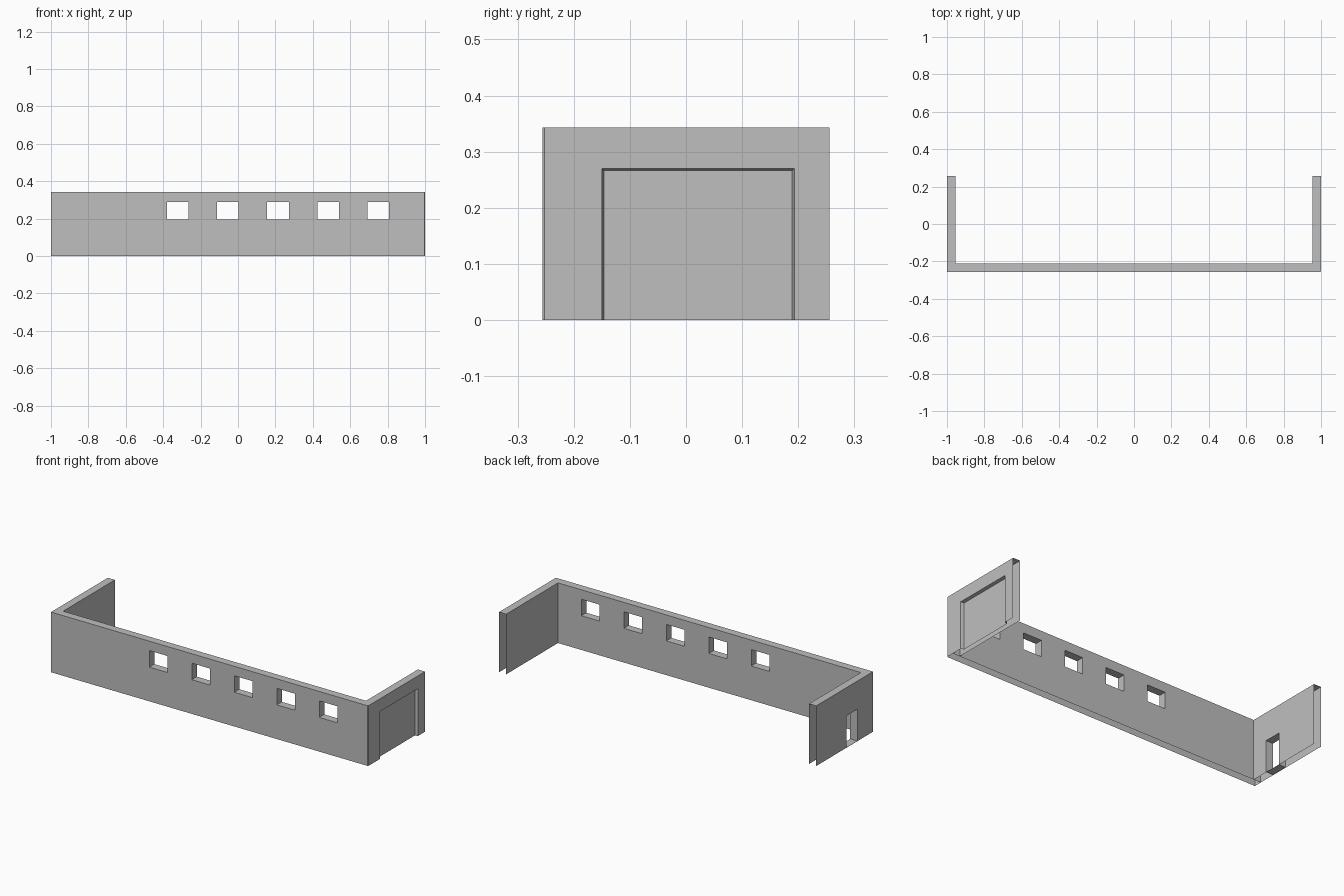
import bpy
import bmesh
from mathutils import Vector

cube = bpy.data.objects.get("Cube")
if cube:
    bpy.data.objects.remove(cube, do_unlink=True)

HEIGHT = 0.343
DEPTH = 0.256      # half of the overall depth
THICK = 0.045
INNER_Y = -DEPTH + THICK

grey = bpy.data.materials.new("plaster_grey")
grey.use_nodes = True
colour = (0.52, 0.52, 0.52, 1)
grey.diffuse_color = colour
grey.node_tree.nodes["Principled BSDF"].inputs["Base Color"].default_value = colour


def box(name, low, high):
    low, high = Vector(low), Vector(high)
    bm = bmesh.new()
    bmesh.ops.create_cube(bm, size=1)
    for v in bm.verts:
        v.co = (low + high) / 2 + v.co * (high - low)
    mesh = bpy.data.meshes.new(name)
    bm.to_mesh(mesh)
    bm.free()
    mesh.materials.append(grey)
    obj = bpy.data.objects.new(name, mesh)
    bpy.context.collection.objects.link(obj)
    return obj


def cut(wall, cutter):
    mod = wall.modifiers.new("opening", "BOOLEAN")
    mod.operation = "DIFFERENCE"
    mod.solver = "EXACT"
    mod.object = cutter
    bpy.context.view_layer.objects.active = wall
    bpy.ops.object.modifier_apply(modifier=mod.name)
    bpy.data.objects.remove(cutter, do_unlink=True)


def hollow(wall, open_ends):
    """Leave the wall as a shell without its underside and, if asked, its ends."""
    bm = bmesh.new()
    bm.from_mesh(wall.data)
    bm.normal_update()
    doomed = []
    for f in bm.faces:
        c = f.calc_center_median()
        underside = f.normal.z < -0.9 and c.z < 0.0005
        end = abs(f.normal.y) > 0.9 and (c.y > DEPTH - 0.001 or c.y < INNER_Y + 0.001)
        if underside or (open_ends and end):
            doomed.append(f)
    bmesh.ops.delete(bm, geom=doomed, context="FACES")
    bm.to_mesh(wall.data)
    bm.free()


# Long front wall with a small chamfer on its left corner
front_wall = box("front_wall", (-1, -DEPTH, 0), (1, INNER_Y, HEIGHT))
bm = bmesh.new()
bm.from_mesh(front_wall.data)
corner = [e for e in bm.edges
          if all(v.co.x > 0.9 and v.co.y < INNER_Y - 0.01 for v in e.verts)]
bmesh.ops.bevel(bm, geom=corner, offset=0.004, segments=1, affect="EDGES")
bm.to_mesh(front_wall.data)
bm.free()

# Row of five windows
for i in range(5):
    x = -0.322 + i * 0.268
    cut(front_wall, box("window_cutter", (x - 0.058, -0.4, 0.195), (x + 0.058, -0.1, 0.289)))
hollow(front_wall, False)

# Right end wall with a doorway
right_wall = box("right_end_wall", (-1, INNER_Y, 0), (-1 + THICK, DEPTH, HEIGHT))
cut(right_wall, box("door_cutter", (-1.1, -0.115, 0.001), (-0.9, -0.017, 0.182)))
hollow(right_wall, True)

# Left end wall with a wide, shallow gate recess with tapered sides
left_wall = box("left_end_wall", (1 - THICK, INNER_Y, 0), (1, DEPTH, HEIGHT))
gate = box("gate_cutter", (0.983, -0.15, -0.1), (1.0001, 0.193, 0.27))
for v in gate.data.vertices:
    if v.co.x < 0.99:
        v.co.y += 0.004 if v.co.y < 0 else -0.004
        if v.co.z > 0:
            v.co.z -= 0.004
cut(left_wall, gate)
hollow(left_wall, True)
